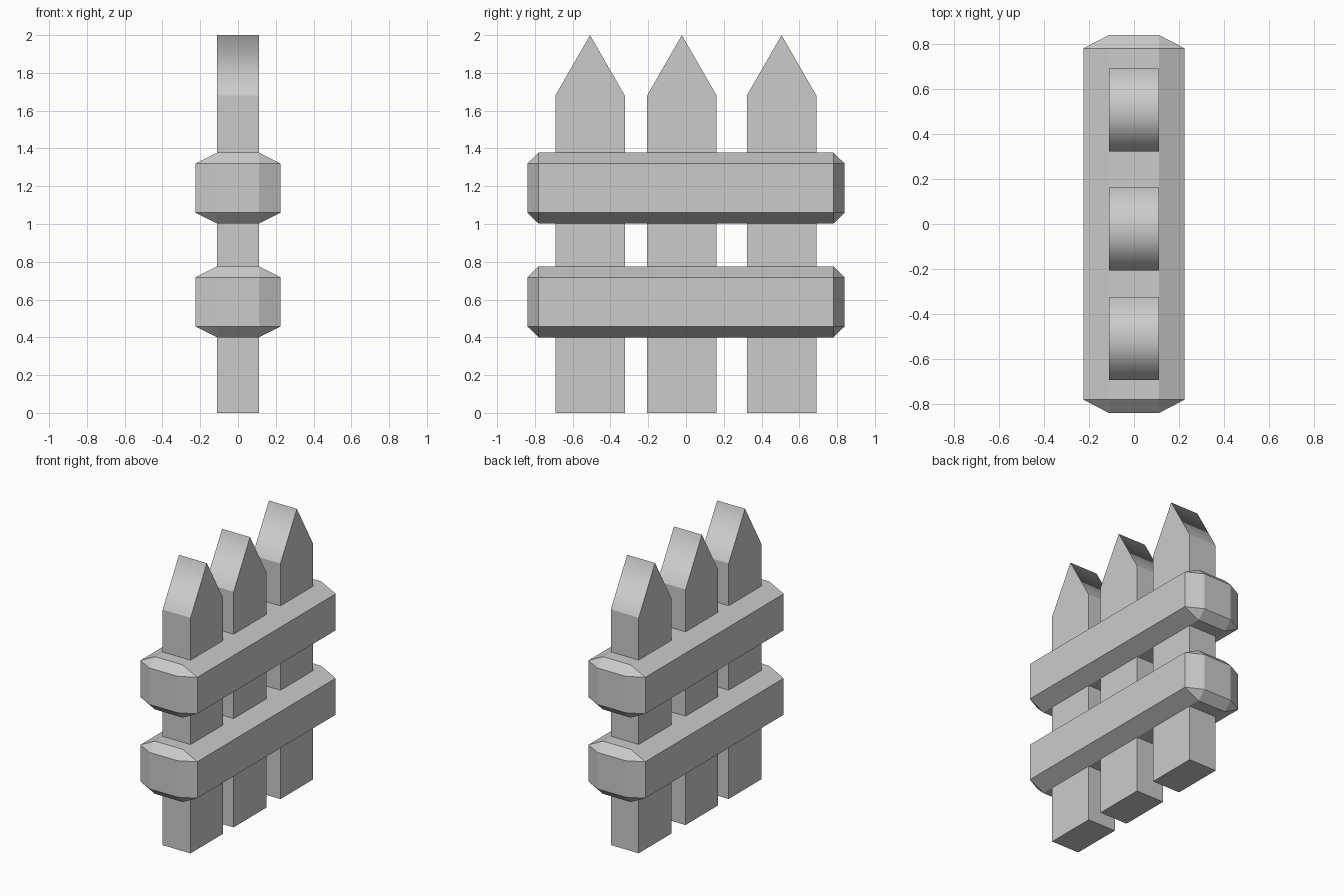
import bpy, bmesh

if "Cube" in bpy.data.objects:
    bpy.data.objects.remove(bpy.data.objects["Cube"])


def finish(bm, name):
    bmesh.ops.recalc_face_normals(bm, faces=bm.faces)
    mesh = bpy.data.meshes.new(name)
    bm.to_mesh(mesh)
    bm.free()
    obj = bpy.data.objects.new(name, mesh)
    bpy.context.collection.objects.link(obj)
    return obj


# Picket: pointed profile in the YZ plane, extruded across x
def picket(name, y):
    hw, hx, shoulder, top = 0.184, 0.11, 1.68, 2.0
    profile = [(-hw, 0), (hw, 0), (hw, shoulder), (0, top), (-hw, shoulder)]
    bm = bmesh.new()
    face = bm.faces.new([bm.verts.new((-hx, y + py, pz)) for py, pz in profile])
    ext = bmesh.ops.extrude_face_region(bm, geom=[face])
    verts = [v for v in ext["geom"] if isinstance(v, bmesh.types.BMVert)]
    bmesh.ops.translate(bm, verts=verts, vec=(2 * hx, 0, 0))
    # only the ridge of the point is shaded smooth
    for f in bm.faces:
        f.smooth = True
    for e in bm.edges:
        e.smooth = all(v.co.z > top - 0.01 for v in e.verts)
    return finish(bm, name)


# Rail: unequal chamfers, made by bevelling a cube and resizing its core and rim
def rail(name, z):
    outer, inner = (0.225, 0.84, 0.188), (0.11, 0.78, 0.13)
    bm = bmesh.new()
    bmesh.ops.create_cube(bm, size=2)
    bmesh.ops.bevel(bm, geom=bm.edges[:], offset=0.25, segments=1, affect='EDGES')
    for v in bm.verts:
        for i in range(3):
            size = outer[i] if abs(v.co[i]) > 0.99 else inner[i]
            v.co[i] = size if v.co[i] > 0 else -size
        v.co.z += z
    return finish(bm, name)


for i, y in enumerate((-0.508, -0.022, 0.506)):
    picket(f"picket_{i + 1}", y)

rail("lower_rail", 0.588)
rail("upper_rail", 1.19)
